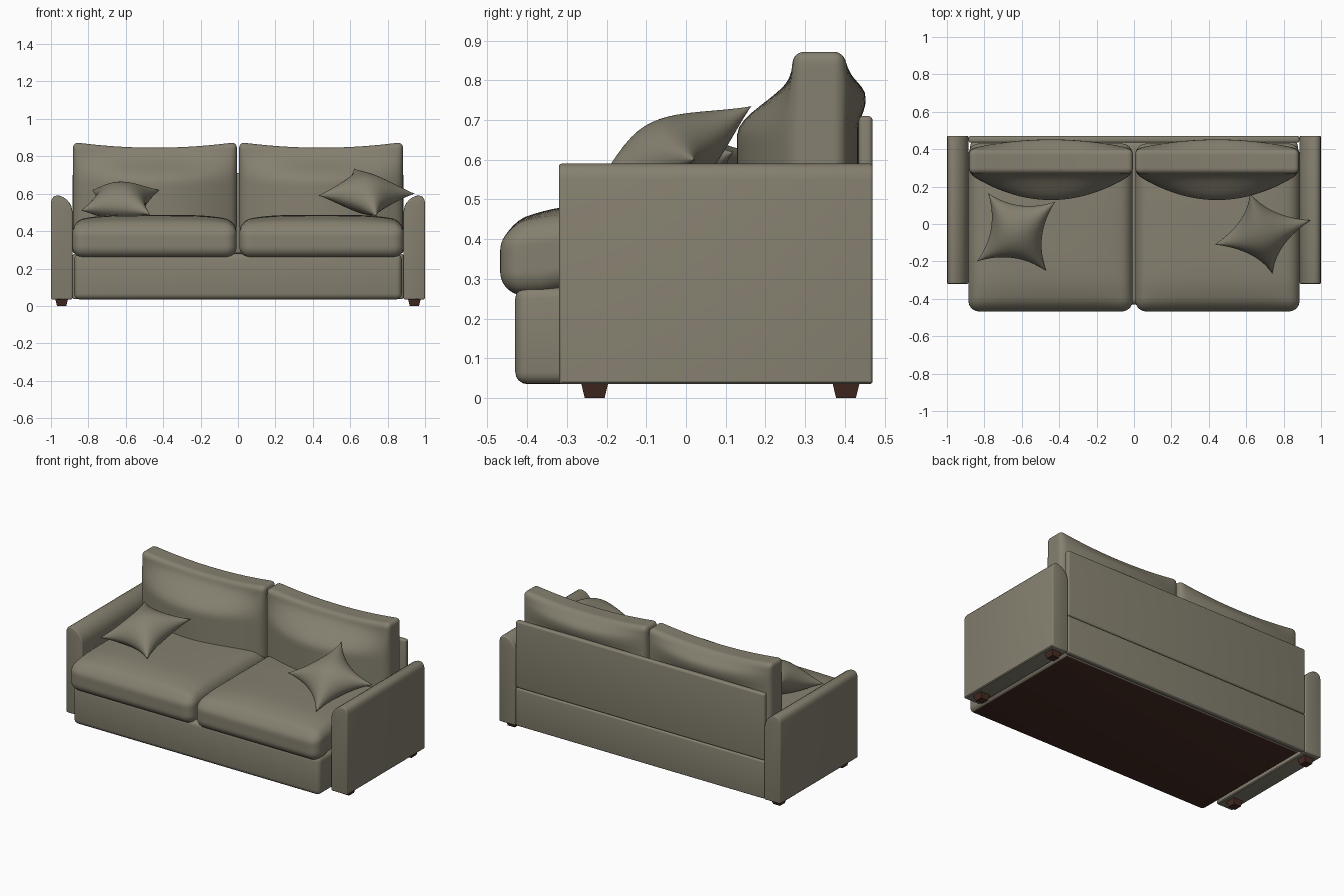
import bpy, bmesh, math
from mathutils import Vector

if "Cube" in bpy.data.objects:
    bpy.data.objects.remove(bpy.data.objects["Cube"])


def material(name, rgb):
    m = bpy.data.materials.new(name)
    m.diffuse_color = (*rgb, 1)
    m.use_nodes = True
    m.node_tree.nodes["Principled BSDF"].inputs["Base Color"].default_value = m.diffuse_color
    return m


FABRIC = material("olive grey fabric", (0.235, 0.215, 0.16))
WOOD = material("dark brown wood", (0.06, 0.024, 0.016))


def finish(bm, name, mats, mirror=False, angle=40):
    bmesh.ops.recalc_face_normals(bm, faces=bm.faces[:])
    me = bpy.data.meshes.new(name)
    bm.to_mesh(me)
    bm.free()
    ob = bpy.data.objects.new(name, me)
    bpy.context.collection.objects.link(ob)
    for m in mats:
        me.materials.append(m)
    bpy.ops.object.select_all(action='DESELECT')
    ob.select_set(True)
    bpy.context.view_layer.objects.active = ob
    bpy.ops.object.shade_smooth_by_angle(angle=math.radians(angle))
    if mirror:
        ob.modifiers.new("Mirror", 'MIRROR').use_mirror_merge = False
    return ob


def box(lo, hi, bevel):
    lo, hi = Vector(lo), Vector(hi)
    bm = bmesh.new()
    bmesh.ops.create_cube(bm, size=1)
    for v in bm.verts:
        v.co = Vector(((lo[i] + hi[i]) / 2 + v.co[i] * (hi[i] - lo[i]) for i in range(3)))
    bmesh.ops.bevel(bm, geom=bm.edges[:], offset=bevel, segments=4, profile=0.5, affect='EDGES')
    return bm


def smooth(a, b, x):
    t = max(0, min(1, (x - a) / (b - a)))
    return t * t * (3 - 2 * t)


def cushion(name, lo, hi, r, deform):
    """Rounded box on a fine grid, then a soft deformation of (u, v, w, position)."""
    lo, hi = Vector(lo), Vector(hi)
    mid, half = (lo + hi) / 2, (hi - lo) / 2
    bm = bmesh.new()
    bmesh.ops.create_cube(bm, size=2)
    bmesh.ops.subdivide_edges(bm, edges=bm.edges[:], cuts=31, use_grid_fill=True)
    for v in bm.verts:
        # Spread the grid toward the edges so that the rounding stays fine
        p = Vector([math.sin(c * math.pi / 2) * h for c, h in zip(v.co, half)])
        inner = Vector([max(r - h, min(h - r, c)) for c, h in zip(p, half)])
        p = inner + (p - inner).normalized() * r
        u = Vector([c / h for c, h in zip(p, half)])
        v.co = deform(u, mid + p)
    return finish(bm, name, [FABRIC], True, 180)


# Base with dark underside
bm = box((-0.876, -0.43, 0.035), (0.876, 0.445, 0.28), 0.03)
bm.normal_update()
for f in bm.faces:
    f.material_index = int(f.normal.z < -0.95)
finish(bm, "base", [FABRIC, WOOD])

# Back panels
finish(box((-0.884, 0.435, 0.036), (0.884, 0.47, 0.279), 0.01), "lower_back_panel", [FABRIC])
finish(box((-0.884, 0.435, 0.281), (0.884, 0.47, 0.71), 0.012), "upper_back_panel", [FABRIC])

# Arms: rounded profile extruded front to back
profile = [(0.89, 0.035), (0.995, 0.035), (1.0, 0.04), (1.0, 0.55), (0.996, 0.57), (0.987, 0.583),
           (0.972, 0.59), (0.955, 0.589), (0.935, 0.582), (0.915, 0.568), (0.9, 0.55),
           (0.89, 0.53), (0.885, 0.505), (0.885, 0.04)]
bm = bmesh.new()
front = bm.faces.new([bm.verts.new((x, -0.32, z)) for x, z in profile])
ext = bmesh.ops.extrude_face_region(bm, geom=[front], use_keep_orig=True)
bmesh.ops.translate(bm, vec=(0, 0.79, 0), verts=[g for g in ext["geom"] if isinstance(g, bmesh.types.BMVert)])
bmesh.ops.recalc_face_normals(bm, faces=bm.faces[:])
rims = [e for e in bm.edges if abs(e.verts[0].co.y - e.verts[1].co.y) < 1e-4]
bmesh.ops.bevel(bm, geom=rims, offset=0.007, segments=3, profile=0.5, affect='EDGES')
finish(bm, "arm", [FABRIC], True)

# Tapered feet
for label, y in (("front", -0.23), ("rear", 0.403)):
    bm = bmesh.new()
    bmesh.ops.create_cube(bm, size=1)
    for v in bm.verts:
        s = 0.068 if v.co.z > 0 else 0.05
        v.co = (0.943 + v.co.x * s, y + v.co.y * s, 0.037 if v.co.z > 0 else 0)
    finish(bm, label + "_foot", [WOOD], True)


# Seat cushions: crowned top, drooping front lip
def seat_shape(u, p):
    top = smooth(-0.4, 1, u.z)
    p.z += 0.035 * top * (1 - u.x ** 4) * (1 - u.y ** 4) - 0.012 * top * smooth(-0.6, -1, u.y)
    p.y += 0.012 * smooth(0.2, 1, u.z) * smooth(-0.6, -1, u.y)
    p.z += 0.015 * smooth(-0.8, -0.6, u.y) * (1 - top)
    return p


cushion("seat_cushion", (0.007, -0.468, 0.258), (0.886, 0.43, 0.452), 0.06, seat_shape)


# Back cushions: lens-shaped in plan, swelling below the top, dipped top edge
def back_shape(u, p):
    g = 1 - u.x * u.x
    if u.y < 0:
        p.y += 0.14 * g * u.y * smooth(0.86, 0.66, p.z)
    else:
        p.y += 0.05 * g * u.y * smooth(0.875, 0.78, p.z) * (0.65 + 0.35 * smooth(0.68, 0.76, p.z))
    p.z -= 0.03 * g * smooth(0.0, 1, u.z)
    return p


cushion("back_cushion", (0.006, 0.268, 0.40), (0.882, 0.402, 0.876), 0.03, back_shape)


# Throw pillows: puffed sheet between four corners with pinched-in edges
def pillow(name, corners, puff=0.1, pinch=0.25, n=24):
    a, b, c, d = map(Vector, corners)
    normal = (c - a).cross(d - b).normalized()
    bm = bmesh.new()
    for side in (1, -1):
        made = bmesh.ops.create_grid(bm, x_segments=n, y_segments=n, size=1)["verts"]
        for vert in made:
            u = math.sin(vert.co.x * math.pi / 2)
            v = math.sin(vert.co.y * math.pi / 2)
            h = puff * max(0, (1 - u * u) * (1 - v * v)) ** 0.55
            s = (u * (1 - pinch * (1 - v * v)) + 1) / 2
            t = (v * (1 - pinch * (1 - u * u)) + 1) / 2
            vert.co = a.lerp(b, s).lerp(d.lerp(c, s), t) + normal * h * side
    bmesh.ops.remove_doubles(bm, verts=bm.verts[:], dist=1e-5)
    finish(bm, name, [FABRIC], False, 80)


pillow("left_pillow", [(-0.84, -0.20, 0.51), (-0.47, -0.25, 0.49), (-0.42, 0.12, 0.62), (-0.78, 0.165, 0.62)])
pillow("right_pillow", [(0.74, -0.265, 0.48), (0.945, 0.02, 0.60), (0.62, 0.165, 0.735), (0.43, -0.11, 0.59)])
